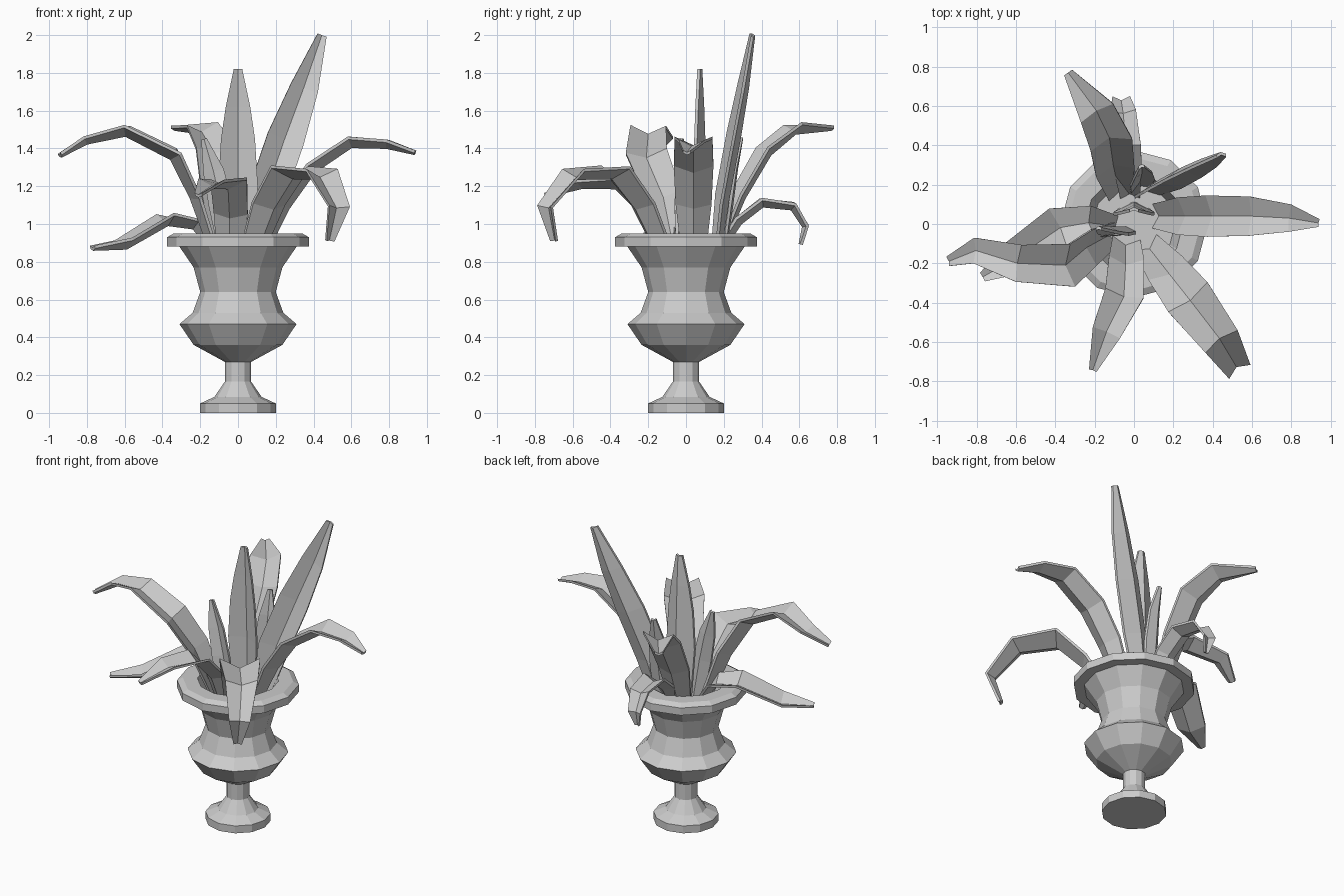
import bpy, bmesh, math
from mathutils import Vector


def make_object(name, bm):
    bmesh.ops.recalc_face_normals(bm, faces=bm.faces)
    mesh = bpy.data.meshes.new(name)
    bm.to_mesh(mesh)
    bm.free()
    ob = bpy.data.objects.new(name, mesh)
    bpy.context.collection.objects.link(ob)
    return ob


def lathe(name, profile, sides=12):
    """Revolve (radius, z) points around z, capping both ends."""
    bm = bmesh.new()
    rings = []
    for r, z in profile:
        rings.append([bm.verts.new((r * math.cos(math.tau * i / sides),
                                    r * math.sin(math.tau * i / sides), z))
                      for i in range(sides)])
    for a, b in zip(rings, rings[1:]):
        for i in range(sides):
            j = (i + 1) % sides
            bm.faces.new((a[i], a[j], b[j], b[i]))
    bm.faces.new(rings[0])
    bm.faces.new(rings[-1])
    return make_object(name, bm)


def leaf(name, path, widths, side=None, fold=0.12, thick=0.016):
    """Folded blade swept along a path; edges stand above the midrib."""
    pts = [Vector(p) for p in path]
    if side is None:
        side = (pts[-2] - pts[0]).cross(Vector((0, 0, 1)))
    side = Vector(side)
    bm = bmesh.new()
    rows = []
    for i, (p, w) in enumerate(zip(pts, widths)):
        t = (pts[min(i + 1, len(pts) - 1)] - pts[max(i - 1, 0)]).normalized()
        s = (side - t * side.dot(t)).normalized()
        n = s.cross(t)
        rib = n * w * fold
        row = [p - s * w / 2 + rib, p - rib, p + s * w / 2 + rib]
        # upper and lower skins
        rows.append([bm.verts.new(v) for v in row]
                    + [bm.verts.new(v - n * thick) for v in reversed(row)])
    for a, b in zip(rows, rows[1:]):
        for k in range(6):
            m = (k + 1) % 6
            bm.faces.new((a[k], a[m], b[m], b[k]))
    for r in (rows[0], rows[-1]):
        for q in ((0, 1, 4, 5), (1, 2, 3, 4)):
            bm.faces.new([r[k] for k in q])
    return make_object(name, bm)


# Urn: foot, stem, bowl, flared neck, rim and recessed inside
lathe("urn", [
    (0.20, 0.0), (0.20, 0.05), (0.125, 0.085), (0.07, 0.165), (0.07, 0.27),
    (0.235, 0.36), (0.31, 0.47), (0.24, 0.53), (0.20, 0.64), (0.235, 0.77),
    (0.31, 0.88), (0.375, 0.88), (0.375, 0.93), (0.34, 0.95), (0.25, 0.95),
    (0.21, 0.82)])

# Upright leaves
leaf("tall_leaf",
     [(.06, .15, .8), (.14, .19, 1.13), (.25, .25, 1.45), (.35, .30, 1.72), (.445, .345, 2.0)],
     [.12, .20, .20, .15, .05], side=(.9, .1, -.4))
leaf("centre_leaf",
     [(0, .08, .8), (0, .07, 1.2), (0, .065, 1.45), (0, .065, 1.62), (0, .065, 1.82)],
     [.16, .21, .18, .13, .045], side=(1, 0, 0))
leaf("short_front_leaf",
     [(-.04, -.04, .8), (-.09, -.045, 1.1), (-.13, -.04, 1.28), (-.18, -.03, 1.45)],
     [.10, .13, .11, .03], side=(1, 0, 0))
leaf("short_back_leaf",
     [(.03, .18, .8), (.04, .22, 1.1), (.045, .25, 1.3), (.04, .285, 1.46)],
     [.10, .13, .10, .03], side=(.9, .3, 0))

# Arching leaves
leaf("right_leaf",
     [(.10, .04, .8), (.24, .04, 1.1), (.38, .04, 1.30), (.59, .04, 1.44), (.79, .03, 1.43), (.94, .005, 1.385)],
     [.12, .19, .21, .20, .14, .04])
leaf("front_right_leaf",
     [(.06, -.1, .8), (.17, -.24, 1.1), (.28, -.38, 1.28), (.44, -.59, 1.27), (.53, -.74, 1.09), (.487, -.70, .91)],
     [.14, .21, .25, .20, .13, .05], side=(-.8, -.55, 0))
leaf("front_leaf",
     [(-.04, -.08, .8), (-.04, -.19, 1.05), (-.05, -.36, 1.22), (-.14, -.55, 1.22), (-.21, -.745, 1.16)],
     [.14, .18, .20, .15, .04], side=(-1, .15, 0))
leaf("low_left_leaf",
     [(-.08, -.01, .82), (-.22, .01, 1.0), (-.38, -.02, 1.03), (-.60, -.17, .90), (-.77, -.27, .88)],
     [.10, .16, .22, .18, .05])
leaf("left_leaf",
     [(-.1, -.05, .8), (-.22, -.12, 1.15), (-.33, -.21, 1.37), (-.59, -.20, 1.50), (-.81, -.135, 1.45), (-.945, -.19, 1.37)],
     [.12, .19, .22, .19, .13, .05], side=(0, 1, 0))
leaf("back_left_leaf",
     [(-.07, .14, .8), (-.10, .28, 1.15), (-.12, .42, 1.39), (-.19, .57, 1.51), (-.335, .77, 1.515)],
     [.12, .20, .22, .19, .05])
leaf("back_leaf",
     [(-.02, .14, .82), (-.03, .27, 1.02), (-.04, .40, 1.12), (-.055, .57, 1.10), (-.065, .64, .99), (-.065, .615, .89)],
     [.10, .14, .15, .13, .09, .03], side=(1, 0, 0))
